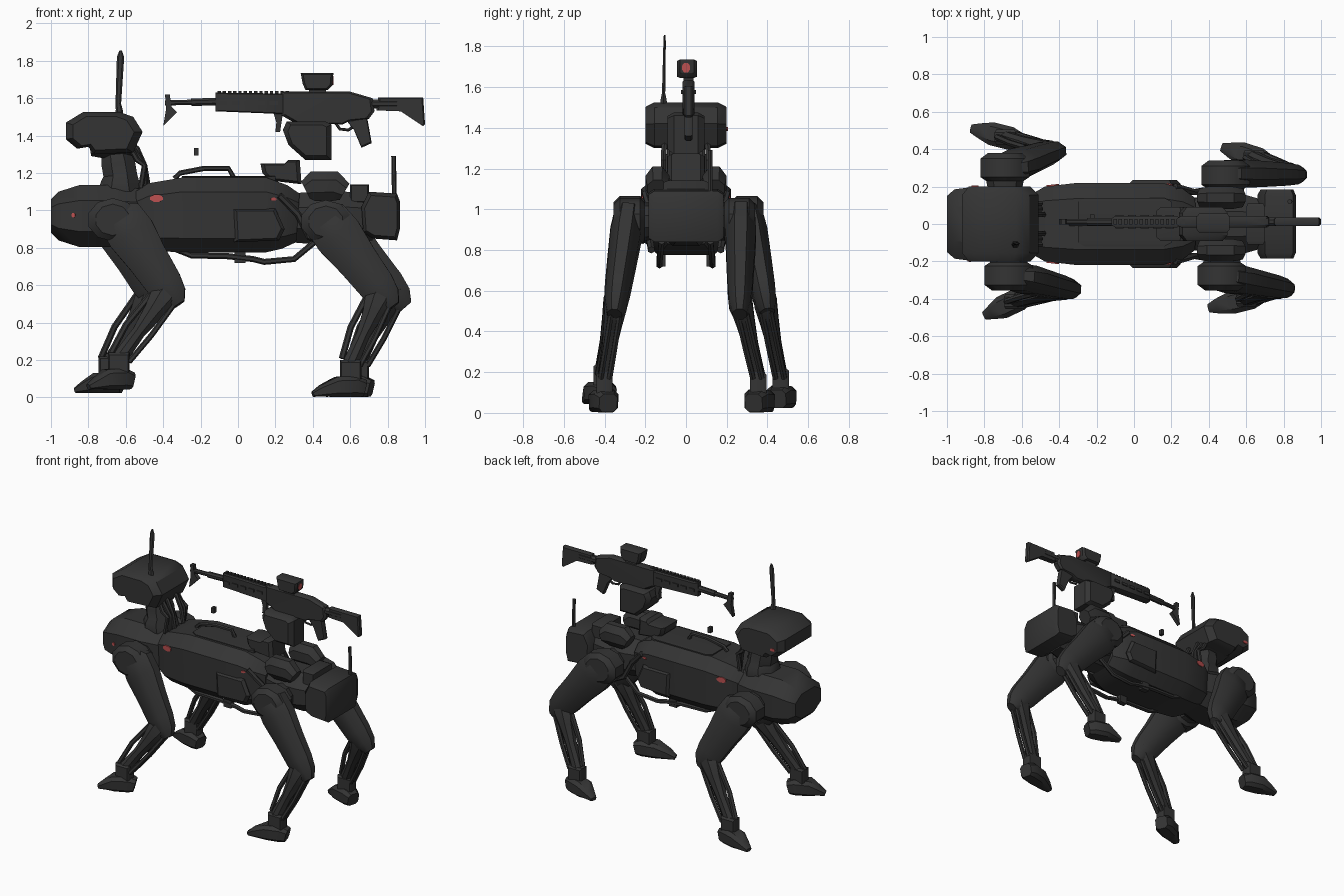
import bpy, bmesh, math
from mathutils import Vector, Matrix
from mathutils.bvhtree import BVHTree


def material(name, col):
    m = bpy.data.materials.new(name)
    m.diffuse_color = (*col, 1)
    return m


DARK = material("charcoal", (0.034, 0.034, 0.034))
RED = material("signal_red", (0.5, 0.08, 0.08))


def finish(name, bm, mat=DARK):
    bmesh.ops.recalc_face_normals(bm, faces=bm.faces)
    me = bpy.data.meshes.new(name)
    bm.to_mesh(me)
    bm.free()
    me.materials.append(mat)
    ob = bpy.data.objects.new(name, me)
    bpy.context.collection.objects.link(ob)
    return ob


def loft(name, secs, side=(0, 1, 0), n=8, mat=DARK, flat=None):
    """Skin rings (centre, half width along side, half height) along a path.
    flat widens the main sides of an eight-sided ring."""
    bm = bmesh.new()
    cs = [Vector(s[0]) for s in secs]
    k = 1 / math.cos(math.pi / n)
    fit = lambda v: math.copysign(flat, v) if flat and abs(v) < .7 else v
    rings = []
    for i, (c, rs, ru) in enumerate(secs):
        t = (cs[min(i + 1, len(cs) - 1)] - cs[max(i - 1, 0)]).normalized()
        s = Vector(side)
        if abs(s.dot(t)) > 0.95:
            s = Vector((1, 0, 0))
        s = (s - t * s.dot(t)).normalized()
        u = t.cross(s)
        ring = []
        for j in range(n):
            a = 2 * math.pi * (j + 0.5) / n
            ring.append(bm.verts.new(cs[i] + s * (rs * fit(k * math.cos(a))) + u * (ru * fit(k * math.sin(a)))))
        rings.append(ring)
    for a, b in zip(rings, rings[1:]):
        for j in range(n):
            bm.faces.new((a[j], a[(j + 1) % n], b[(j + 1) % n], b[j]))
    bm.faces.new(rings[0])
    bm.faces.new(rings[-1])
    return finish(name, bm, mat)


def along_x(name, stations, y=0, flat=None):
    return loft(name, [((x, y, z), ry, rz) for x, z, ry, rz in stations], flat=flat)


def tube(name, pts, r, n=6):
    return loft(name, [(p, r, r) for p in pts], n=n)


def prism(name, pts, y0, y1, c=0.0, shrink=0.8):
    """Side profile (x, z) extruded in y, with chamfered flanks of depth c."""
    bm = bmesh.new()
    cx = sum(p[0] for p in pts) / len(pts)
    cz = sum(p[1] for p in pts) / len(pts)
    layers = [(y0, 1), (y1, 1)] if c == 0 else [(y0, shrink), (y0 + c, 1), (y1 - c, 1), (y1, shrink)]
    rings = [[bm.verts.new((cx + (x - cx) * f, y, cz + (z - cz) * f)) for x, z in pts] for y, f in layers]
    n = len(pts)
    for a, b in zip(rings, rings[1:]):
        for j in range(n):
            bm.faces.new((a[j], a[(j + 1) % n], b[(j + 1) % n], b[j]))
    bm.faces.new(rings[0])
    bm.faces.new(rings[-1])
    return finish(name, bm)


def box(name, x0, x1, y0, y1, z0, z1, c=0.0):
    return prism(name, [(x0, z0), (x1, z0), (x1, z1), (x0, z1)], y0, y1, c, 0.85)


# torso
chest = along_x("chest", [(-1, .97, .15, .09), (-.96, .97, .185, .13), (-.85, .97, .2, .165),
                          (-.66, .97, .2, .165), (-.56, .97, .17, .15), (-.48, .97, .15, .14)], flat=.5)
body = along_x("body", [(-.54, .96, .16, .14), (-.47, .965, .2, .18), (-.3, .975, .22, .2),
                        (.15, .975, .22, .2), (.25, .965, .19, .17), (.32, .96, .14, .13)], flat=.62)
along_x("rear_frame", [(.28, .96, .12, .13), (.4, .96, .16, .14), (.58, .96, .16, .14), (.72, .96, .12, .12)])
prism("rear_box", [(.67, .88), (.72, .85), (.85, .84), (.865, .9), (.865, 1.05), (.85, 1.09), (.7, 1.1), (.66, 1.02)],
      -.185, .185, .03, .85)
box("rear_bracket", .6, .7, -.11, .11, 1.04, 1.14, .02)
tube("rear_antenna", [(.835, .12, 1.05), (.835, .12, 1.12), (.832, .12, 1.29)], .011)
for s, tag in ((-1, "near"), (1, "far")):
    prism("side_panel_" + tag, [(-.02, .83), (.22, .84), (.25, .9), (.2, 1.01), (-.03, 1.01)],
          *sorted((s * .19, s * .234)), .02, .85)
    along_x("hip_pack_" + tag, [(.36, 1.11, .05, .05), (.4, 1.13, .06, .08), (.52, 1.13, .06, .08),
                                (.57, 1.1, .05, .05)], s * .14)
    tube("belly_cable_" + tag, [(-.35, s * .12, .8), (-.25, s * .13, .76), (-.05, s * .13, .755), (.08, s * .13, .74),
                                (.14, s * .13, .725), (.3, s * .13, .74), (.42, s * .12, .84)], .014)
    tube("flank_cable_" + tag, [(.22, s * .2, 1.08), (.32, s * .17, .98), (.38, s * .18, .86), (.5, s * .17, .8)], .016)
    for i in range(3):
        tube("neck_cable_" + tag, [(-.6, s * (.04 + .03 * i), 1.38), (-.54, s * (.05 + .03 * i), 1.33 - .03 * i),
                                   (-.5, s * (.05 + .03 * i), 1.24), (-.48 - .02 * i, s * (.05 + .03 * i), 1.12)], .013)
    box("belly_lug_" + tag, -.02, .04, *sorted((s * .1, s * .14)), .72, .8)
box("spine_plate", -.3, .2, -.12, .14, 1.14, 1.183, .02)
tube("top_handle", [(-.34, 0, 1.17), (-.31, 0, 1.2), (-.18, 0, 1.225), (-.05, 0, 1.225), (-.02, 0, 1.17)], .012)
box("small_sensor", -.235, -.212, .02, .05, 1.295, 1.335)

# neck and head
loft("neck", [((-.63, 0, 1.1), .12, .12), ((-.63, 0, 1.16), .12, .1), ((-.63, 0, 1.19), .1, .09),
              ((-.64, 0, 1.25), .1, .09), ((-.65, 0, 1.31), .08, .08)])
head = prism("head", [(-.92, 1.38), (-.86, 1.33), (-.8, 1.34), (-.77, 1.3), (-.56, 1.31), (-.51, 1.42),
                      (-.56, 1.5), (-.63, 1.525), (-.83, 1.525), (-.92, 1.47)], -.2, .2, .045, .8)
along_x("jaw", [(-.79, 1.32, .1, .03), (-.73, 1.33, .12, .05), (-.57, 1.34, .12, .045)])
loft("head_antenna", [((-.635, -.11, 1.5), .02, .02), ((-.635, -.11, 1.54), .014, .016), ((-.64, -.11, 1.57), .008, .013),
                      ((-.628, -.105, 1.82), .006, .017), ((-.627, -.105, 1.855), .004, .006)], n=6)


# legs
def leg(tag, hip, knee, ankle, toe, ground, drum_dx):
    h, k, a = Vector(hip), Vector(knee), Vector(ankle)
    s = 1 if h.y > 0 else -1
    # shoulder drum and axle
    sh = h + Vector((drum_dx, 0, 0))
    loft("shoulder_" + tag, [(sh - Vector((0, .18 * s, 0)), .08, .08), (sh - Vector((0, .08 * s, 0)), .1, .09),
                             (sh - Vector((0, .06 * s, 0)), .13, .11), (sh + Vector((0, .04 * s, 0)), .13, .11),
                             (sh + Vector((0, .07 * s, 0)), .09, .08)], (1, 0, 0), 10)
    loft("thigh_" + tag, [(h.lerp(k, t), w, d) for t, w, d in
                          ((-.15, .05, .06), (-.05, .068, .12), (.2, .075, .13), (.55, .068, .11),
                           (.9, .06, .098), (1.08, .052, .08), (1.2, .035, .04))])
    # shank with separate hydraulic rods around it
    loft("shank_" + tag, [(k.lerp(a, t), w, d) for t, w, d in
                          ((-.1, .045, .06), (.08, .055, .08), (.3, .046, .055), (.6, .036, .036),
                           (.85, .034, .04), (1.05, .034, .04))])
    off = Vector((.055, 0, -.035))
    for dy in (-.022, .022):
        y = Vector((0, dy, 0))
        tube("rod_" + tag, [k.lerp(a, .1) + off + y, k.lerp(a, .55) + off + y, k.lerp(a, .95) + off * .8 + y], .013)
    tube("front_rod_" + tag, [k.lerp(a, .1) - off, k.lerp(a, .6) - off * 1.2, a - off * .8], .015)
    # foot tapering to the toe, with a narrow ankle block
    d = Vector((toe[0] - a.x, toe[1] - a.y))
    n = d.length
    d.normalize()
    loft("foot_" + tag, [((a.x + d.x * u, a.y + d.y * u, ground + r + .003), w, r) for u, w, r in
                         ((-.075, .045, .045), (-.03, .062, .056), (.07, .062, .054), (n - .05, .04, .032),
                          (n, .022, .014))], (-d.y, d.x, 0), flat=.6)
    box("ankle_" + tag, a.x - .055, a.x + .06, a.y - .04, a.y + .04, ground + .04, ground + .2, .015)


leg("front_near", (-.62, -.285, .95), (-.37, -.345, .57), (-.64, -.415, .2), (-.8, -.49), .04, -.05)
leg("front_far", (-.66, .31, .95), (-.45, .385, .57), (-.69, .465, .18), (-.87, .51), .02, -.03)
leg("rear_near", (.48, -.285, .94), (.77, -.34, .56), (.6, -.40, .18), (.4, -.45), 0, -.01)
leg("rear_far", (.5, .27, .94), (.83, .265, .56), (.64, .355, .18), (.47, .41), 0, -.01)

# weapon turret
prism("turret_mount", [(.13, 1.2), (.17, 1.16), (.34, 1.14), (.33, 1.27), (.27, 1.27), (.25, 1.25), (.12, 1.25)],
      -.09, .09, .02)
prism("turret", [(.27, 1.35), (.36, 1.27), (.5, 1.27), (.5, 1.46), (.47, 1.475), (.26, 1.475), (.24, 1.43)],
      -.09, .09, .03, .8)

# rifle
G = .012
tube("barrel", [(-.39, G, 1.575), (-.1, G, 1.582)], .014, 8)
tube("muzzle_sleeve", [(-.25, G, 1.578), (-.12, G, 1.582)], .02, 8)
prism("muzzle_fin", [(-.39, 1.62), (-.365, 1.62), (-.355, 1.555), (-.325, 1.525), (-.4, 1.45), (-.385, 1.54)],
      G - .015, G + .015)
prism("handguard", [(-.12, 1.53), (.25, 1.515), (.25, 1.625), (-.12, 1.63)], G - .03, G + .03, .012, .9)
for i in range(14):
    x = -.11 + i * .028
    box("rail_tooth", x, x + .018, G - .015, G + .015, 1.615, 1.638)
for s in (-1, 1):
    for i in range(5):
        x = -.1 + i * .067
        y = G + s * .031
        box("handguard_rib", x, x + .045, y - .006, y + .006, 1.565, 1.585)
prism("receiver", [(.23, 1.51), (.3, 1.47), (.56, 1.46), (.6, 1.48), (.7, 1.49), (.73, 1.53), (.72, 1.6),
                   (.6, 1.635), (.23, 1.635)], G - .03, G + .03, .012, .92)
prism("foregrip", [(.19, 1.52), (.24, 1.52), (.225, 1.42), (.2, 1.42), (.205, 1.47)], G - .015, G + .015)
prism("pistol_grip", [(.58, 1.48), (.69, 1.5), (.715, 1.36), (.66, 1.335), (.62, 1.43)], G - .02, G + .02, .008, .9)
tube("trigger_guard", [(.52, G, 1.47), (.545, G, 1.435), (.59, G, 1.43), (.62, G, 1.45)], .007)
tube("stock_tube", [(.7, G, 1.57), (.85, G, 1.57)], .024, 8)
prism("stock", [(.74, 1.535), (.87, 1.53), (.99, 1.45), (1.0, 1.46), (.99, 1.605), (.75, 1.605)], G - .022, G + .022, .01, .93)
box("scope_base", .38, .47, G - .025, G + .025, 1.62, 1.68)
prism("scope", [(.36, 1.645), (.48, 1.645), (.505, 1.67), (.51, 1.735), (.335, 1.735), (.345, 1.68)],
      -.045, .055, .015, .85)
loft("scope_lens", [((.504, .0, 1.695), .02, .024), ((.511, .0, 1.695), .02, .024)], mat=RED)


# red markings laid on the surfaces
def marker(name, ob, x, z, s, w, h):
    bm = bmesh.new()
    bm.from_mesh(ob.data)
    hit, nor, _, _ = BVHTree.FromBMesh(bm).ray_cast(Vector((x, s * 2, z)), Vector((0, -s, 0)))
    bm.free()
    if hit is None:
        return
    nor = nor if nor.y * s > 0 else -nor
    loft(name, [(hit - nor * .002, w, h), (hit + nor * .006, w, h)], (1, 0, 0), 8, RED)


for s in (-1, 1):
    marker("flank_light", body, -.435, 1.065, s, .034, .019)
    marker("rear_light", body, .19, 1.06, s, .016, .008)
marker("chest_light", chest, -.88, .975, -1, .01, .012)
marker("head_light", head, -.85, 1.395, 1, .018, .01)

# shading
for ob in bpy.context.collection.objects:
    ob.select_set(True)
    bpy.context.view_layer.objects.active = ob
bpy.ops.object.shade_smooth_by_angle(angle=math.radians(35))
